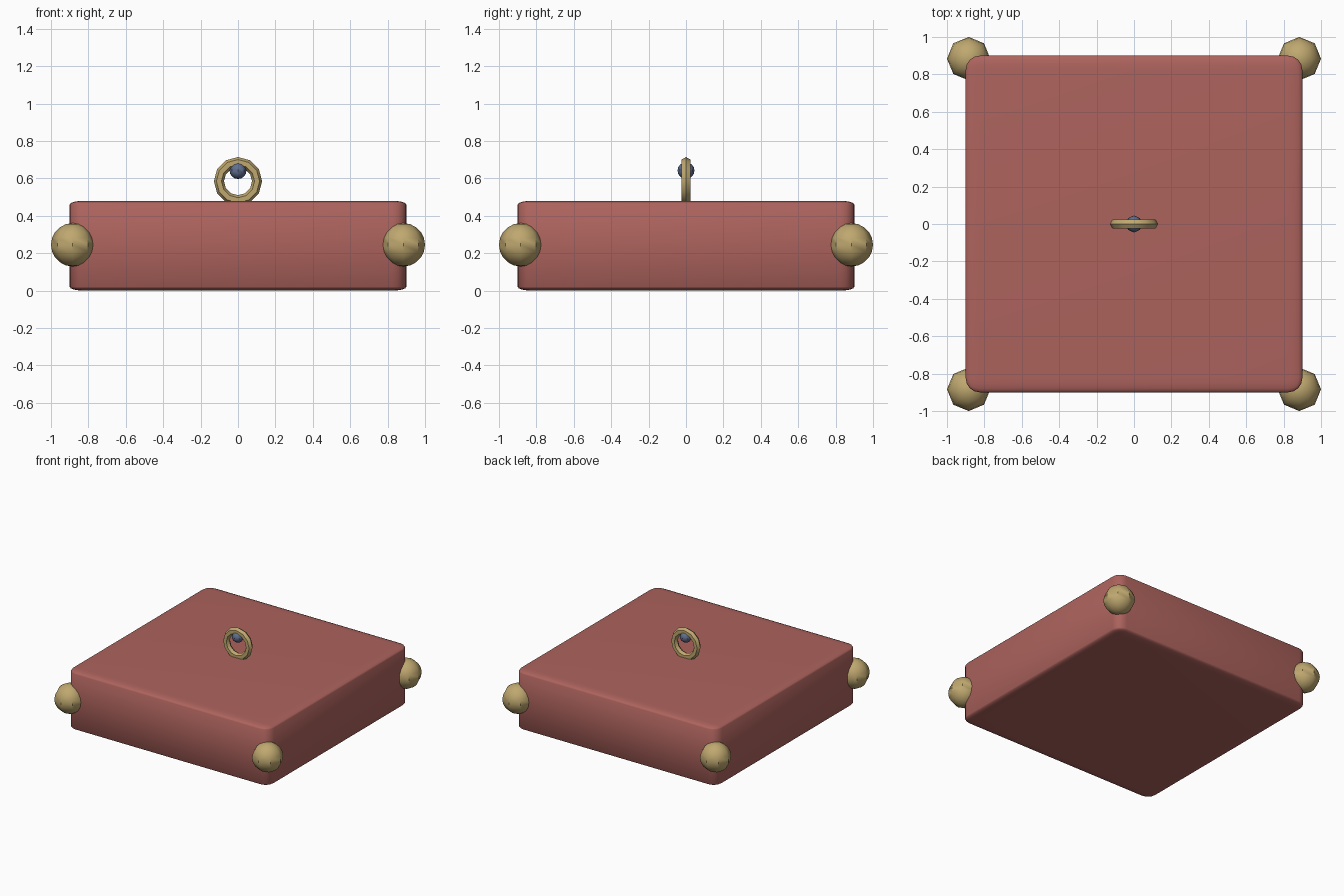
import bpy, math

if "Cube" in bpy.data.objects:
    bpy.data.objects.remove(bpy.data.objects["Cube"])


def material(name, rgb):
    m = bpy.data.materials.new(name)
    m.diffuse_color = (*rgb, 1)
    m.use_nodes = True
    m.node_tree.nodes["Principled BSDF"].inputs["Base Color"].default_value = m.diffuse_color
    return m


RED = material("red_fabric", (0.42, 0.125, 0.11))
GOLD = material("gold", (0.52, 0.39, 0.16))
BLUE = material("blue_gem", (0.12, 0.16, 0.28))


def finish(name, mat, angle):
    ob = bpy.context.object
    ob.name = name
    ob.data.materials.append(mat)
    bpy.ops.object.shade_smooth_by_angle(angle=math.radians(angle))
    return ob


def ball(name, radius, location, mat, rings):
    bpy.ops.mesh.primitive_uv_sphere_add(segments=8, ring_count=rings, radius=radius, location=location)
    return finish(name, mat, 44)


# Cushion: bevelled while cubic, then flattened, so the top edges are tighter
bpy.ops.mesh.primitive_cube_add(size=1.8)
cushion = bpy.context.object
bevel = cushion.modifiers.new("rounded_edges", "BEVEL")
bevel.width = 0.075
bevel.segments = 4
bpy.ops.object.modifier_apply(modifier=bevel.name)
cushion.scale.z = 0.48 / 1.8
cushion.location.z = 0.24
bpy.ops.object.transform_apply(location=False, rotation=False, scale=True)
finish("cushion", RED, 40)

# Corner knobs
for sx, x in (("left", -1), ("right", 1)):
    for sy, y in (("front", -1), ("back", 1)):
        ball(f"{sy}_{sx}_knob", 0.116, (0.884 * x, 0.884 * y, 0.245), GOLD, 10)

# Upright ring, sunk slightly into the cushion
bpy.ops.mesh.primitive_torus_add(major_radius=0.102, minor_radius=0.027, major_segments=12,
                                 minor_segments=6, location=(0, 0, 0.585),
                                 rotation=(math.pi / 2, 0, 0))
finish("ring", GOLD, 30)

# Gem hanging inside the top of the ring
ball("gem", 0.045, (0, 0, 0.642), BLUE, 8)
